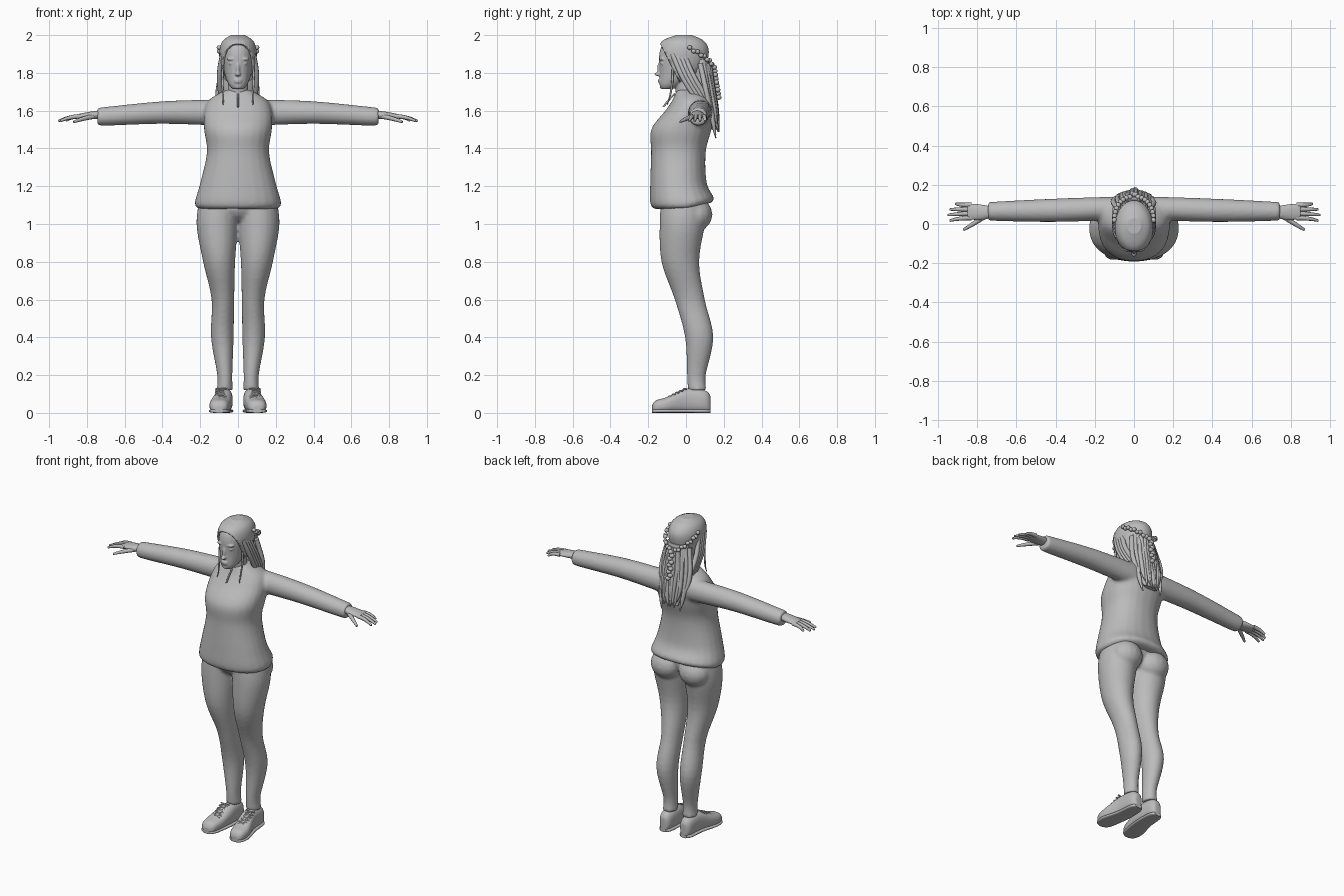
import bpy, bmesh, math, random
from mathutils import Matrix, Vector

random.seed(4)
if "Cube" in bpy.data.objects:
    bpy.data.objects.remove(bpy.data.objects["Cube"])

grey = bpy.data.materials.new("plain grey")
grey.use_nodes = True
tone = (.5, .5, .5, 1)
grey.diffuse_color = tone
grey.node_tree.nodes["Principled BSDF"].inputs["Base Color"].default_value = tone
SIDES = (("left", 1), ("right", -1))


def resample(rows, steps=5):
    """Smooth curve through a few section rows."""
    rows = [Vector(row) for row in rows]
    padded = [rows[0]] + rows + [rows[-1]]
    result = []
    for before, start, end, after in zip(padded, padded[1:], padded[2:], padded[3:]):
        tangent_a, tangent_b = (end - before) / 2, (after - start) / 2
        for k in range(steps):
            f = k / steps
            ease = f * f * (3 - 2 * f)
            result.append(start.lerp(end, ease) + tangent_a * f * (1 - f) ** 2
                          - tangent_b * f * f * (1 - f))
    return result + [rows[-1]]


def loft(bm, rows, axis="Z", sides=24, power=1.0, flip=1):
    """Skin sections (position, centre, centre, radius, radius) along an axis."""
    rings = []
    for t, centre_a, centre_b, radius_a, radius_b in resample(rows):
        ring = []
        for i in range(sides):
            angle = math.tau * (i + .5) / sides
            c, s = math.cos(angle), math.sin(angle)
            a = centre_a + radius_a * math.copysign(abs(c) ** power, c)
            b = centre_b + radius_b * math.copysign(abs(s) ** power, s)
            x, y, z = {"X": (t, a, b), "Y": (a, t, b), "Z": (a, b, t)}[axis]
            ring.append(bm.verts.new((x * flip, y, z)))
        rings.append(ring)
    for lower, upper in zip(rings, rings[1:]):
        for i in range(sides):
            j = (i + 1) % sides
            bm.faces.new((lower[i], lower[j], upper[j], upper[i]))
    bm.faces.new(rings[0])
    bm.faces.new(rings[-1])


def centred(rows):
    return [(z, 0, y, width, depth) for z, y, width, depth in rows]


def blob(bm, centre, size):
    matrix = Matrix.Translation(centre) @ Matrix.Diagonal((*size, 1))
    bmesh.ops.create_uvsphere(bm, u_segments=16, v_segments=10, radius=1, matrix=matrix)


def add_object(name, data):
    data.materials.append(grey)
    ob = bpy.data.objects.new(name, data)
    bpy.context.collection.objects.link(ob)
    return ob


def finish(name, bm, voxel=0, smooth=4, thickness=0):
    bmesh.ops.recalc_face_normals(bm, faces=bm.faces)
    mesh = bpy.data.meshes.new(name)
    bm.to_mesh(mesh)
    bm.free()
    for face in mesh.polygons:
        face.use_smooth = len(face.vertices) < 5
    ob = add_object(name, mesh)
    if thickness:
        ob.modifiers.new("shell", "SOLIDIFY").thickness = thickness
    if voxel:
        blend = ob.modifiers.new("blend", "REMESH")
        blend.mode, blend.voxel_size, blend.use_smooth_shade = "VOXEL", voxel, True
        soften = ob.modifiers.new("soften", "SMOOTH")
        soften.factor, soften.iterations = .5, smooth


def tube(name, points, radius, tip=1.0):
    """Rounded strand that narrows to the tip ratio at its last point."""
    curve = bpy.data.curves.new(name, "CURVE")
    curve.dimensions, curve.bevel_depth, curve.bevel_resolution = "3D", radius, 2
    curve.use_fill_caps = True
    spline = curve.splines.new("NURBS")
    spline.points.add(len(points) - 1)
    for target, point in zip(spline.points, points):
        target.co = (*point, 1)
    spline.points[-1].radius = tip
    spline.use_endpoint_u, spline.order_u, spline.resolution_u = True, min(4, len(points)), 6
    add_object(name, curve)


# Sweater: body and sleeves blended, hem rising at the back
bm = bmesh.new()
loft(bm, centred([(1.08, -.02, .21, .15), (1.11, -.02, .23, .17), (1.22, -.04, .2, .15),
                  (1.38, -.04, .165, .145), (1.5, -.025, .18, .16), (1.6, .02, .18, .13),
                  (1.66, .03, .15, .1), (1.71, .01, .065, .06)]), power=.9)
for vert in bm.verts:
    if vert.co.z < 1.2:
        vert.co.z += max(vert.co.y, 0) * (1.2 - vert.co.z) * 2
for side, s in SIDES:
    loft(bm, [(.1, .08, 1.59, .06, .07), (.4, .07, 1.59, .06, .06),
              (.7, .065, 1.57, .05, .05), (.745, .065, 1.57, .045, .045)], "X", flip=s)
finish("sweater", bm, voxel=.01, smooth=6)
tube("neck_placket", [(0, -.06, 1.69), (0, -.09, 1.66), (0, -.12, 1.62)], .005)

# Trousers: legs, hips and seat blended
bm = bmesh.new()
leg = [(.12, .07, .06, .043, .05), (.2, .07, .055, .04, .05), (.4, .083, .07, .06, .075),
       (.6, .08, .02, .06, .08), (.8, .1, -.03, .085, .1), (1, .11, -.02, .11, .12),
       (1.15, .1, -.01, .1, .12)]
for side, s in SIDES:
    loft(bm, leg, flip=s)
    blob(bm, (s * .1, .05, 1.05), (.1, .09, .09))
blob(bm, (0, -.02, 1.1), (.18, .12, .1))
finish("trousers", bm, voxel=.01)

# Shoes with soles and laces; each section stands on the ground
outline = [(-.18, .1, .02, .02), (-.16, .1, .045, .033), (-.1, .095, .055, .042),
           (0, .076, .048, .064), (.1, .073, .04, .06), (.13, .073, .02, .045)]
for side, s in SIDES:
    bm = bmesh.new()
    loft(bm, [(y, x, half, width, half) for y, x, width, half in outline],
         "Y", power=.8, flip=s)
    finish(side + "_shoe", bm, voxel=.006)
    bm = bmesh.new()
    loft(bm, [(y, x, .01, width + .003, .01) for y, x, width, half in outline],
         "Y", power=.6, flip=s)
    finish(side + "_sole", bm)
    for i in range(5):
        y, z = -.1 + .02 * i, .085 + .01 * i
        for d in (-.03, .03):
            tube(side + "_lace", [(s * (.09 - d), y, z - .01), (s * .09, y + .01, z + .01),
                                  (s * (.09 + d), y + .02, z)], .004)

# Hands: flat palm, four fanned fingers and a thumb
for side, s in SIDES:
    bm = bmesh.new()
    loft(bm, [(.71, .06, 1.58, .025, .025), (.78, .06, 1.575, .04, .02),
              (.85, .064, 1.57, .042, .012)], "X", flip=s)
    finish(side + "_hand", bm, voxel=.005)
    for i in range(4):
        spread = .033 - .022 * i
        reach = .95 - .01 * (i - 2) ** 2
        tube(side + "_finger", [(s * .83, .064 + spread, 1.57), (s * .89, .064 + spread, 1.57),
                                (s * reach, .06 + spread * 1.3, 1.545)], .012, tip=.5)
    tube(side + "_thumb", [(s * .76, .04, 1.57), (s * .82, 0, 1.56), (s * .87, -.03, 1.54)],
         .013, tip=.5)

# Head, neck and facial features blended
bm = bmesh.new()
skull = centred([(1.715, -.1, .03, .03), (1.74, -.08, .05, .06), (1.8, -.03, .072, .11),
                 (1.9, -.015, .083, .127), (1.96, -.015, .065, .1), (1.99, -.01, .02, .03)])
loft(bm, skull, power=.92)
loft(bm, centred([(1.64, .02, .07, .06), (1.7, 0, .055, .055), (1.78, 0, .055, .06)]))
blob(bm, (0, -.148, 1.793), (.015, .02, .01))
blob(bm, (0, -.14, 1.82), (.01, .013, .035))
for lip in (1.763, 1.752):
    blob(bm, (0, -.135, lip), (.023, .014, .006))
blob(bm, (0, -.125, 1.727), (.02, .015, .012))
for side, s in SIDES:
    blob(bm, (s * .032, -.125, 1.873), (.026, .018, .008))
    blob(bm, (s * .034, -.122, 1.85), (.017, .014, .008))
    blob(bm, (s * .086, 0, 1.85), (.01, .02, .03))
finish("head", bm, voxel=.005, smooth=3)

# Hair cap: a larger skull cut along a slanted hairline
bm = bmesh.new()
loft(bm, [(z + .01, x, y, width + .016, depth + .01) for z, x, y, width, depth in skull])
bmesh.ops.bisect_plane(bm, geom=bm.verts[:] + bm.edges[:] + bm.faces[:],
                       plane_co=Vector((0, -.125, 1.93)),
                       plane_no=Vector((0, -2, -1)), clear_outer=True)
finish("hair_cap", bm, thickness=.01)

# Loose hair down the back, ending in uneven strands
bm = bmesh.new()
loft(bm, centred([(1.87, .08, .07, .04), (1.7, .1, .09, .05), (1.5, .15, .05, .015)]))
finish("back_hair", bm)
for i in range(13):
    across = i / 6 - 1
    length = random.uniform(.3, .4)
    path = []
    for k in range(6):
        f = k / 5
        x = across * (.07 + .03 * math.sin(math.pi * f)) + random.uniform(-.01, .01)
        path.append((x, .125 + .05 * f - .05 * across ** 2 * (1 - f / 2), 1.85 - length * f))
    tube("back_strand", path, .014, tip=.2)

# Side locks, braids and thin face strands
for side, s in SIDES:
    for k in range(4):
        shift = .02 * k
        tube(side + "_side_lock",
             [(s * .08, shift - .07, 1.9), (s * .1, shift - .04, 1.82), (s * .1, shift, 1.74),
              (s * .09, shift + .05, 1.67), (s * .08, shift / 2 + .12, 1.57)], .014, tip=.3)
    bm = bmesh.new()
    for j in range(10):
        f = j / 9
        wave = .004 * (-1) ** j
        blob(bm, (s * .1 * (1 - f * f), .02 + .12 * math.sin(f * math.pi / 2),
                  1.93 - .1 * f + wave), (.013, .013, .012))
    finish(side + "_braid", bm)
    tube(side + "_face_strand", [(s * .08, -.07, 1.82), (s * .09, -.07, 1.74),
                                 (s * .07, -.08, 1.68), (s * .08, -.1, 1.63)], .006, tip=.3)
bm = bmesh.new()
for j in range(9):
    blob(bm, (.006 * (-1) ** j, .15 + .003 * j, 1.83 - .02 * j), (.016, .014, .013))
finish("centre_braid", bm)
